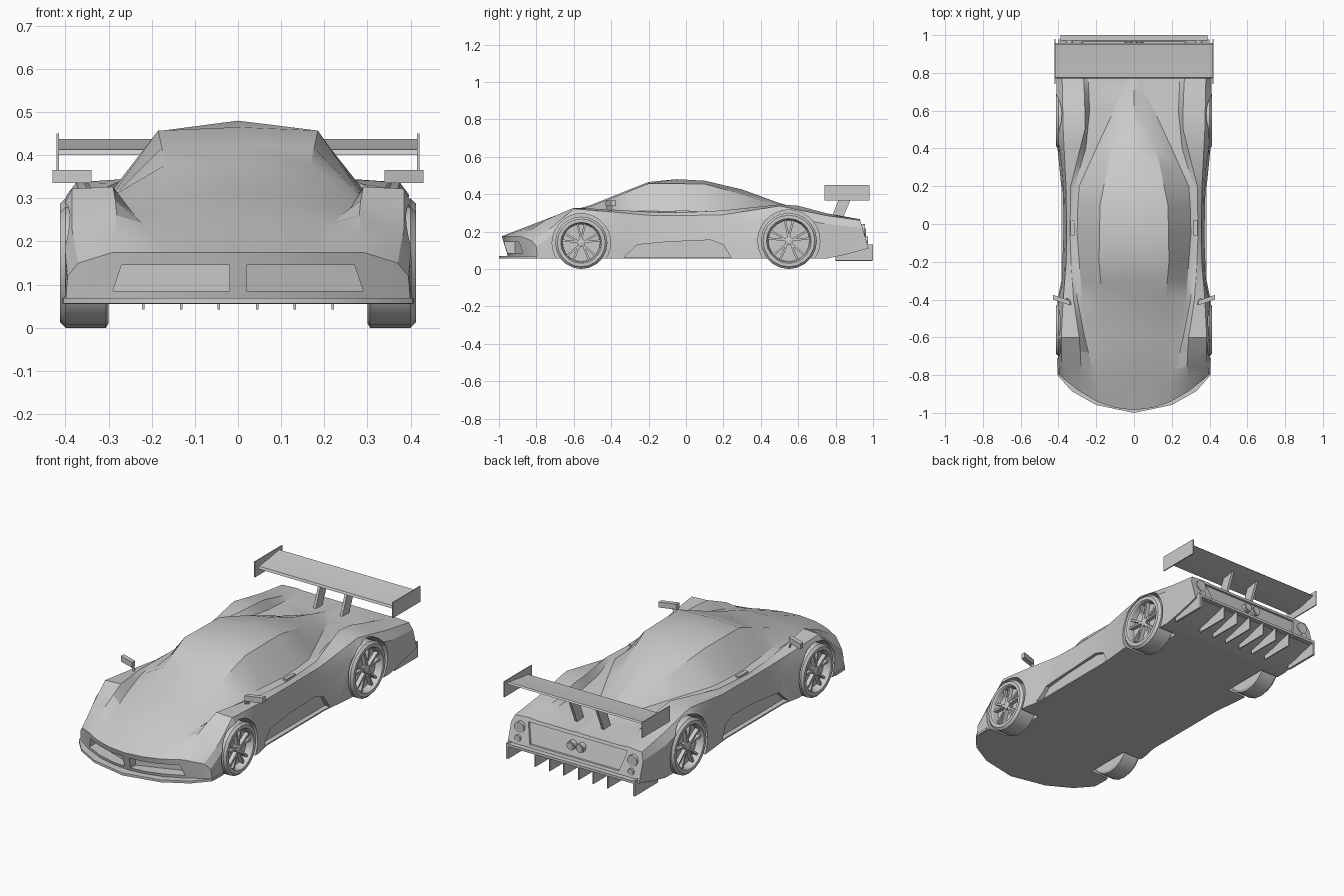
import bpy, bmesh
from math import sin, cos, pi, radians
from mathutils import Vector

if "Cube" in bpy.data.objects:
    bpy.data.objects.remove(bpy.data.objects["Cube"])


def make(name, verts, faces, mirror=False, angle=25):
    bm = bmesh.new()
    vs = [bm.verts.new(v) for v in verts]
    for f in faces:
        bm.faces.new([vs[i] for i in f])
    bmesh.ops.remove_doubles(bm, verts=bm.verts, dist=0.0005)
    bmesh.ops.recalc_face_normals(bm, faces=bm.faces)
    me = bpy.data.meshes.new(name)
    bm.to_mesh(me)
    bm.free()
    me.shade_smooth()
    me.set_sharp_from_angle(angle=radians(angle))
    ob = bpy.data.objects.new(name, me)
    bpy.context.collection.objects.link(ob)
    if mirror:
        ob.modifiers.new("mirror", 'MIRROR')
    return ob


def prism(name, pts, offset, mirror=False):
    n = len(pts)
    off = Vector(offset)
    verts = [Vector(p) for p in pts] + [Vector(p) + off for p in pts]
    faces = [range(n), range(n, 2 * n)]
    faces += [(i, (i + 1) % n, n + (i + 1) % n, n + i) for i in range(n)]
    return make(name, verts, faces, mirror)


def box(name, lo, hi, mirror=False):
    (a, b, c), (d, e, f) = lo, hi
    return prism(name, [(a, b, c), (d, b, c), (d, e, c), (a, e, c)], (0, 0, f - c), mirror)


def lathe(name, profile, cy, cz, seg=20, mirror=True):
    # profile of (x, radius) turned about a sideways axle
    k = len(profile)
    verts = [(x, cy + r * sin(2 * pi * i / seg), cz + r * cos(2 * pi * i / seg))
             for i in range(seg) for x, r in profile]
    faces = [(i * k + j, i * k + j + 1, (i + 1) % seg * k + j + 1, (i + 1) % seg * k + j)
             for i in range(seg) for j in range(k - 1)]
    faces += [[i * k for i in range(seg)], [i * k + k - 1 for i in range(seg)]]
    return make(name, verts, faces, mirror)


def tube(name, x, y, z, r, length, mirror=True, seg=16):
    pts = [(x + r * cos(2 * pi * i / seg), y, z + r * sin(2 * pi * i / seg)) for i in range(seg)]
    return prism(name, pts, (0, length, 0), mirror)


def along(keys, y):
    if y <= keys[0][0]:
        return keys[0][1:]
    for a, b in zip(keys, keys[1:]):
        if y <= b[0]:
            t = (y - a[0]) / (b[0] - a[0])
            return [p + (q - p) * t for p, q in zip(a[1:], b[1:])]
    return keys[-1][1:]


# Body feature lines as (y, x, z), right half
centre = [(-.985, 0, .175), (-.7, 0, .285), (-.5, 0, .345), (-.2, 0, .465), (-.05, 0, .48),
          (.1, 0, .472), (.3, 0, .425), (.5, 0, .352), (.75, 0, .285), (.93, 0, .265)]
roof = [(-.985, .10, .175), (-.7, .13, .28), (-.5, .16, .338), (-.2, .185, .457),
        (.1, .18, .455), (.3, .14, .40), (.5, .09, .333), (.7, .035, .28), (.93, .03, .262)]
waist = [(-.985, .18, .175), (-.78, .21, .25), (-.4, .275, .315), (0, .305, .305),
         (.2, .29, .312), (.4, .20, .30), (.7, .06, .275), (.93, .05, .262)]
valley = [(-.985, .20, .175), (-.78, .225, .25), (-.4, .30, .308), (0, .325, .30),
          (.2, .315, .308), (.4, .255, .305), (.6, .235, .29), (.93, .25, .262)]
ridge = [(-.985, .29, .175), (-.78, .28, .27), (-.6, .29, .327), (-.4, .32, .318),
         (-.1, .34, .298), (.2, .335, .313), (.5, .26, .345), (.6, .26, .338), (.75, .265, .298), (.93, .30, .266)]
fender = [(-.985, .37, .15), (-.8, .385, .23), (-.6, .385, .322), (-.4, .375, .305),
          (-.15, .355, .283), (.2, .36, .29), (.5, .375, .337), (.75, .38, .286), (.93, .385, .26)]
side = [(-.985, .395, .12), (-.6, .41, .27), (-.4, .40, .23), (-.3, .375, .20), (0, .365, .20),
        (.25, .375, .22), (.5, .41, .29), (.75, .41, .24), (.93, .40, .22)]
sill = [(-.985, .40, .055), (-.4, .405, .055), (-.3, .385, .055), (.2, .385, .055),
        (.4, .405, .055), (.8, .40, .055), (.93, .40, .11)]
lines = [centre, roof, waist, valley, ridge, fender, side, sill]
stations = [-.985, -.9, -.8, -.7, -.6, -.5, -.4, -.3, -.2, -.05, .1, .2, .3, .4, .5, .6, .7, .75, .85, .93]


def nose_shift(x, y):
    return .19 * (x / .4) ** 2 * min(max((-.6 - y) / .38, 0), 1)


def ring(y, chin=False):
    half = []
    for line in lines:
        x, z = along(line, y)
        yy = y + nose_shift(x, y)
        if chin:
            yy += .035 * (1 - (x / .4) ** 2)
            z = min(z, .06)
        if y == stations[-1]:
            yy += (.265 - z) * .3
        half.append((x, yy, z))
    return half[::-1] + [(-x, yy, z) for x, yy, z in half[1:]]


rings = [ring(stations[0], True)] + [ring(y) for y in stations]
n = len(rings[0])
faces = [(r * n + i, r * n + (i + 1) % n, (r + 1) * n + (i + 1) % n, (r + 1) * n + i)
         for r in range(len(rings) - 1) for i in range(n)]
faces += [range(n), range((len(rings) - 1) * n, len(rings) * n)]
body = make("body", [p for r in rings for p in r], faces)

# Cutters: wheel arches, nose grilles, side skirts, tail panel
wheels = [("front", -.56, .14), ("rear", .55, .15)]
cutters = [lathe("arch_cutter", [(.29, r + .016), (.5, r + .016)], y, r, 28) for _, y, r in wheels]
grille = [(.02, .085), (.02, .145), (.27, .145), (.29, .085)]
cutters.append(prism("grille_cutter", [(x, -1.03 + .19 * (x / .4) ** 2, z) for x, z in grille],
                     (0, .115, 0), True))
skirt = [(-.33, .062), (-.26, .13), (-.1, .145), (.13, .155), (.2, .13), (.24, .062)]
cutters.append(prism("skirt_cutter", [(.358, y, z) for y, z in skirt], (.1, 0, 0), True))
panel = [(-.27, .14), (.27, .14), (.30, .245), (-.30, .245)]
cutters.append(prism("tail_cutter", [(x, .918 + (.265 - z) * .3, z) for x, z in panel], (0, .1, 0)))
bpy.context.view_layer.objects.active = body
for c in cutters:
    m = body.modifiers.new("cut", 'BOOLEAN')
    m.operation, m.solver, m.object = 'DIFFERENCE', 'EXACT', c
    bpy.ops.object.modifier_apply(modifier=m.name)
for c in cutters:
    bpy.data.objects.remove(c)
body.data.set_sharp_from_angle(angle=radians(25))

# Wheels with five twin spokes
for name, y, r in wheels:
    lathe(name + "_tyre", [(.30, .05), (.30, r - .01), (.306, r), (.40, r), (.412, r - .012),
                           (.412, r - .03), (.405, r - .035), (.372, r - .04), (.372, .02)], y, r)
    lathe(name + "_hub", [(.365, .022), (.398, .022), (.402, .012)], y, r, 10)
    for i in range(5):
        for s in (-1, 1):
            a = 2 * pi * i / 5
            b = a + s * .2
            d = (cos(a), -sin(a))
            pts = []
            for rad, ang, w in ((.015, a, -.005), (r - .034, b, -.006), (r - .034, b, .006), (.015, a, .005)):
                pts.append((.375, y + rad * sin(ang) + w * d[0], r + rad * cos(ang) + w * d[1]))
            prism(name + "_spoke", pts, (.022, 0, 0), True)

# Front splitter
edge = [(.0, -1.0), (.2, -.958), (.33, -.885), (.405, -.80), (.408, -.71)]
outline = edge + [(-x, y) for x, y in edge[:0:-1]]
prism("front_splitter", [(x, y, .056) for x, y in outline], (0, 0, .013))

# Rear wing with end plates and pylons
foil = [(.77, .40), (.86, .406), (.957, .43), (.95, .437), (.86, .422), (.775, .413)]
prism("wing", [(-.415, y, z) for y, z in foil], (.83, 0, 0))
box("wing_end_plate", (.415, .74, .365), (.421, .98, .45), True)
prism("wing_pylon", [(.074, .775, .265), (.074, .835, .265), (.074, .90, .416), (.074, .83, .406)],
      (.014, 0, 0), True)

# Mirrors and door handles
prism("mirror", [(.34, -.43, .336), (.43, -.40, .336), (.43, -.375, .336), (.34, -.405, .336)], (0, 0, .03), True)
prism("mirror_stalk", [(.325, -.43, .30), (.35, -.425, .34), (.36, -.405, .34), (.34, -.41, .30)],
      (0, .012, 0), True)
box("door_handle", (.315, -.06, .295), (.335, .02, .312), True)

# Diffuser shelf, side plates and fins
box("diffuser_shelf", (-.39, .93, .112), (.39, 1.0, .126))
box("diffuser_side", (.378, .80, .045), (.39, 1.0, .13), True)
for x in (.045, .132, .22):
    box("diffuser_fin", (x - .003, .80, .042), (x + .003, .995, .115), True)

# Tail lights and exhausts
tube("tail_light_large", .343, .93, .21, .03, .027)
tube("tail_light_small", .343, .945, .155, .018, .027)
for s in (-1, 1):
    tube("exhaust", s * .028, .92, .195, .024, .04, False)
    tube("exhaust_bore", s * .028, .94, .195, .017, .023, False)
